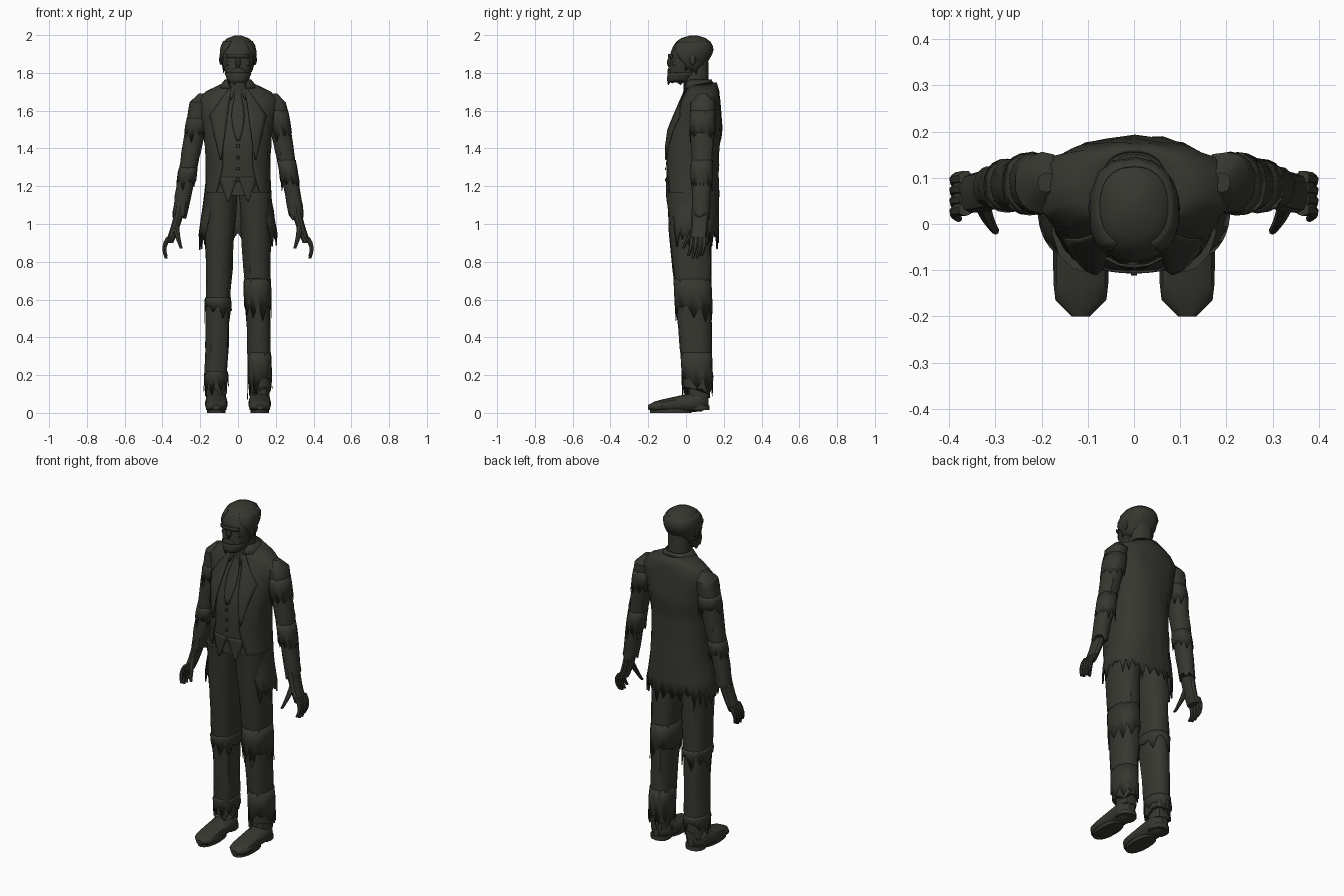
import bpy, bmesh, math, random

random.seed(4)
if "Cube" in bpy.data.objects:
    bpy.data.objects.remove(bpy.data.objects["Cube"])

COLOUR = (0.038, 0.038, 0.03, 1)
cloth = bpy.data.materials.new("dark_olive_grey")
cloth.use_nodes = True
cloth.diffuse_color = COLOUR
shader = cloth.node_tree.nodes["Principled BSDF"]
shader.inputs["Base Color"].default_value = COLOUR
shader.inputs["Roughness"].default_value = 0.9
SQUARENESS = 2.3
SIDES = (("left", 1), ("right", -1))


def finish(name, bm, thickness):
    bmesh.ops.recalc_face_normals(bm, faces=bm.faces)
    mesh = bpy.data.meshes.new(name)
    bm.to_mesh(mesh)
    bm.free()
    part = bpy.data.objects.new(name, mesh)
    bpy.context.collection.objects.link(part)
    mesh.materials.append(cloth)
    if thickness:
        part.modifiers.new("thickness", "SOLIDIFY").thickness = thickness
    bpy.ops.object.select_all(action="DESELECT")
    part.select_set(True)
    bpy.context.view_layer.objects.active = part
    bpy.ops.object.shade_smooth_by_angle(angle=math.radians(38))


def bridge(bm, rows, closed):
    for upper, lower in zip(rows, rows[1:]):
        for i in range(len(upper) - (not closed)):
            j = (i + 1) % len(upper)
            bm.faces.new((upper[i], upper[j], lower[j], lower[i]))


def signed_power(value):
    return math.copysign(abs(value) ** (2 / SQUARENESS), value)


def loft(name, shape, start, stop, steps=6, sides=12, side=1, along_y=False,
         ragged=0, gap=None, thickness=0, jitter=0):
    """Skin shape(v) = (height, cx, cy, rx, ry); gap(v) is half the front opening."""
    bm = bmesh.new()
    rows = []
    for k in range(steps + 1):
        v = start + (stop - start) * k / steps
        height, cx, cy, rx, ry = shape(v)
        cut = math.asin(min(1, gap(v) / rx) ** (SQUARENESS / 2)) if gap else 0
        wobble = jitter if 0 < k < steps else 0
        row = []
        for i in range(sides + bool(gap)):
            angle = cut + 2 * (math.pi - cut) * i / sides
            x = cx + rx * signed_power(math.sin(angle)) + random.uniform(-wobble, wobble)
            y = cy - ry * signed_power(math.cos(angle)) + random.uniform(-wobble, wobble)
            z = height
            if k == steps:
                z -= ragged * random.random() * (1 if i % 2 else 0.2)
            row.append(bm.verts.new((side * x, z, y) if along_y else (side * x, y, z)))
        rows.append(row)
    bridge(bm, rows, not gap)
    if not thickness:
        bm.faces.new(rows[0])
        bm.faces.new(rows[-1])
    finish(name, bm, thickness)


def plate(name, shape, top, bottom, inner, outer, lift, side=1, steps=8, columns=4):
    """Thin piece lying on the front of a shape; inner(t), outer(t) are its edges."""
    bm = bmesh.new()
    rows = []
    for k in range(steps + 1):
        t = k / steps
        z, cx, cy, rx, ry = shape(top + (bottom - top) * t)
        row = []
        for c in range(columns + 1):
            x = inner(t) + (outer(t) - inner(t)) * c / columns
            across = min(1, abs(x - cx) / rx) ** SQUARENESS
            y = cy - ry * (1 - across) ** (1 / SQUARENESS) - lift
            row.append(bm.verts.new((side * x, y, z)))
        rows.append(row)
    bridge(bm, rows, False)
    finish(name, bm, 0.006)


def grown(shape, amount):
    def bigger(v):
        z, cx, cy, rx, ry = shape(v)
        return z, cx, cy, rx + amount, ry + amount
    return bigger


def torn_band(name, shape, top, bottom, side, ragged):
    """Short flared layer of cloth ending in shreds."""
    def flare(v):
        return grown(shape, 0.001 + 0.005 * (top - v) / (top - bottom))(v)
    loft(name, flare, top, bottom, 2, 20, side, ragged=ragged, thickness=0.003, jitter=0.003)


def bent(a, b, c, wide, thin, flat=1):
    """Tapering curve through three control points, for t from zero to one."""
    def shape(t):
        x, y, z = ((1 - t) ** 2 * p + 2 * t * (1 - t) * q + t * t * r for p, q, r in zip(a, b, c))
        radius = wide + (thin - wide) * t
        return z, x, y, radius, radius * flat
    return shape


def blob(name, centre, size, side=1):
    x, y, z = centre
    width, depth, tall = size

    def shape(v):
        swell = math.cos(v)
        return z + tall * math.sin(v), x, y, width * swell, depth * swell
    loft(name, shape, 1.5, -1.5, 6, 8, side)


# Body shapes, each a rule over height
def torso(z):
    shoulder = max(0, (z - 1.65) / 0.1)
    chest = max(0, z - 1.5)
    lean = min(1, max(0, (z - 1.4) / 0.3))
    width = (0.17 + 0.35 * (z - 1.3) ** 2) * (1 - 0.7 * shoulder ** 1.6)
    return z, 0, 0.03 + 0.055 * lean, width, 0.145 - 0.27 * chest


def leg(z):
    t = z / 1.2
    return z, 0.12 - 0.03 * t, 0.07 - 0.06 * t, 0.06 + 0.03 * t * t, 0.07 + 0.05 * t


def arm(z):
    t = (1.69 - z) / 0.64
    cap = min(1, 0.3 + 2.5 * math.sqrt(t))
    return z, 0.19 + 0.12 * t, 0.09 - 0.01 * t, cap * (0.06 - 0.02 * t), cap * (0.07 - 0.025 * t)


def skull(z):
    t = (z - 1.75) / 0.25
    crown = max(0, (t - 0.6) / 0.4)
    jaw = 0.4 + 0.6 * min(1, t / 0.6) ** 0.6
    width = 0.095 * jaw * math.sqrt(1 - crown ** 2.5)
    return z, 0, 0.04 - 0.085 * (1 - t) ** 2, width, width * 1.15


def shoe(y):
    t = (0.12 - y) / 0.32
    rounding = math.sqrt(1 - abs(2 * t - 1) ** 6)
    return y, 0.115, 0.065 - 0.035 * t, 0.02 + 0.04 * rounding, (0.06 - 0.035 * t) * (0.5 + rounding / 2)


def front_gap(z):
    return min(0.03 + 0.4 * (1.75 - z), 0.08 + 0.28 * max(0, 1.3 - z))


def hairline(z):
    return min(0.085, 0.03 + 0.6 * (1.98 - z))


# Open jacket with a torn hem, over a closed vest
vest = grown(torso, -0.012)
loft("jacket", torso, 1.75, 0.97, 16, 40, ragged=0.11, gap=front_gap, thickness=0.008, jitter=0.003)
loft("vest", vest, 1.75, 1.15, 12, 24)
loft("jacket_collar", lambda z: (z, 0, 0.068, 0.07 + 0.8 * (1.765 - z), 0.068 + 0.4 * (1.765 - z)),
     1.765, 1.72, 2, 24, gap=lambda z: 0.045, thickness=0.006)
plate("tie", vest, 1.72, 1.44, lambda t: -0.03 * math.sin(3 * t) - 0.004,
      lambda t: 0.03 * math.sin(3 * t) + 0.004, 0.01)
for k in range(4):
    height = 1.42 - 0.06 * k
    plate("vest_button", vest, height, height - 0.015, lambda t: -0.007, lambda t: 0.007, 0.009, steps=1)

for label, side in SIDES:
    # Lapels, collar, pocket flaps and vest points
    plate(label + "_lapel", torso, 1.73, 1.34, lambda t: 0.035 + 0.055 * t,
          lambda t: 0.04 + 0.055 * t + 0.09 * min(t / 0.4, (1 - t) / 0.6), 0.009, side, 10)
    plate(label + "_shirt_collar", torso, 1.75, 1.66, lambda t: 0.005 + 0.03 * t,
          lambda t: 0.05 - 0.01 * t, 0.006, side, 3)
    plate(label + "_pocket_flap", torso, 1.17, 1.12, lambda t: 0.13, lambda t: 0.165, 0.007, side, 2)
    plate(label + "_vest_point", vest, 1.25, 1.12, lambda t: 0.05 * t,
          lambda t: 0.11 - 0.055 * t, 0.004, side)

    # Trouser legs and sleeves with layered tears
    loft(label + "_trouser_leg", leg, 1.17, 0.14, 10, 14, side, ragged=0.06, jitter=0.004)
    for top in (0.66, 0.27):
        torn_band(label + "_trouser_tear", leg, top + 0.05 * side, top - 0.08, side, 0.13)
    loft(label + "_sleeve", arm, 1.69, 1.06, 14, 14, side, ragged=0.05, jitter=0.003)
    for top in (1.58, 1.32):
        torn_band(label + "_sleeve_tear", arm, top + 0.02 * side, top - 0.08, side, 0.07)

    # Hanging hands with curled fingers
    loft(label + "_palm", bent((0.305, 0.08, 1.1), (0.32, 0.07, 1), (0.365, 0.065, 0.9), 0.027, 0.023, 1.8),
         0, 1, 5, 10, side)
    loft(label + "_thumb", bent((0.33, 0.055, 1), (0.325, 0.02, 0.94), (0.3, -0.015, 0.87), 0.02, 0.008),
         0, 1, 5, 7, side)
    for k in range(4):
        y = 0.032 + 0.023 * k
        tip = 0.81 + 0.013 * abs(k - 1.5)
        loft(label + "_finger", bent((0.365, y, 0.93), (0.405, y, 0.88), (0.38, y - 0.02, tip), 0.015, 0.008),
             0, 1, 4, 7, side)

    # Shoes
    loft(label + "_shoe", shoe, 0.12, -0.2, 9, 12, side, along_y=True)
    loft(label + "_ankle", lambda z: (z, 0.115, 0.068, 0.053, 0.058), 0.2, 0.08, 1, 10, side)
    loft(label + "_sole", lambda z: (z, 0.115, -0.08, 0.05, 0.11), 0.02, 0, 1, 16, side)
    loft(label + "_heel", lambda z: (z, 0.115, 0.07, 0.055, 0.055), 0.04, 0.015, 1, 12, side)

    # Ears and cheekbones
    blob(label + "_ear", (0.09, 0.035, 1.87), (0.01, 0.018, 0.03), side)
    blob(label + "_cheekbone", (0.045, -0.056, 1.85), (0.02, 0.018, 0.02), side)

# Head, receding hair, face and beard
loft("neck", lambda z: (z, 0, 0.053, 0.063, 0.066), 1.86, 1.66, 2, 14)
loft("head", skull, 1.999, 1.75, 16, 18)
loft("hair", grown(skull, 0.004), 1.97, 1.82, 6, 24, ragged=0.04, gap=hairline,
     thickness=0.004, jitter=0.003)
plate("brow", skull, 1.9, 1.88, lambda t: -0.06, lambda t: 0.06, 0.006, steps=2)
blob("nose", (0, -0.083, 1.855), (0.015, 0.018, 0.03))
plate("moustache", skull, 1.825, 1.8, lambda t: -0.02 - 0.025 * t, lambda t: 0.02 + 0.025 * t, 0.007, steps=3)
loft("beard", grown(skull, 0.005), 1.8, 1.755, 3, 18, ragged=0.025, thickness=0.005)
